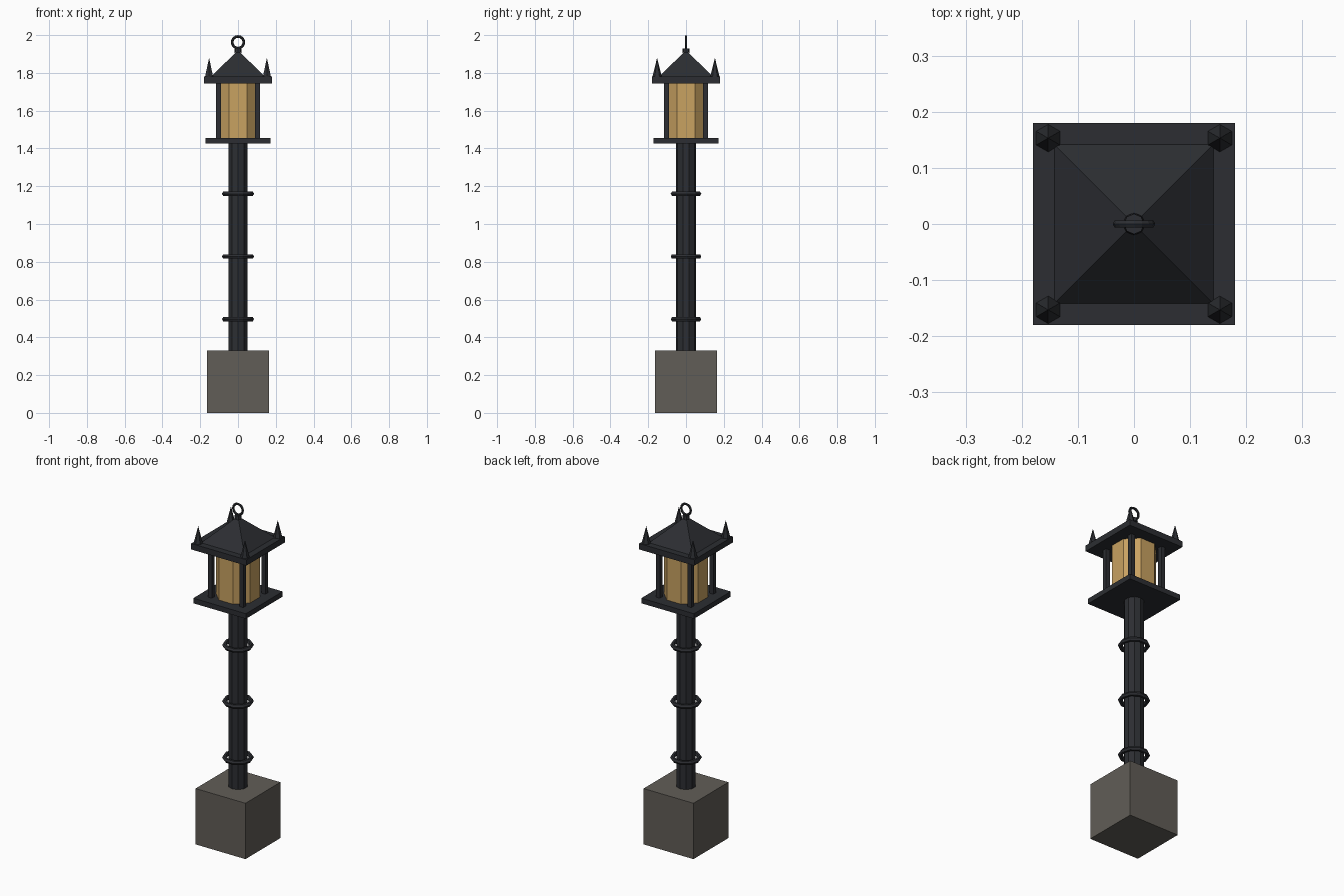
import bpy, math

if "Cube" in bpy.data.objects:
    bpy.data.objects.remove(bpy.data.objects["Cube"])


def mat(name, rgb):
    m = bpy.data.materials.new(name)
    m.diffuse_color = (*rgb, 1)
    m.use_nodes = True
    m.node_tree.nodes["Principled BSDF"].inputs["Base Color"].default_value = m.diffuse_color
    return m


IRON = mat("dark_iron", (0.025, 0.027, 0.032))
STONE = mat("stone", (0.12, 0.11, 0.095))
GLASS = mat("amber_glass", (0.58, 0.36, 0.12))


def finish(name, material):
    ob = bpy.context.object
    ob.name = name
    ob.data.materials.append(material)
    return ob


def box(name, half, z0, z1, material=IRON, x=0, y=0):
    bpy.ops.mesh.primitive_cube_add(size=1, location=(x, y, (z0 + z1) / 2))
    bpy.context.object.scale = (2 * half, 2 * half, z1 - z0)
    return finish(name, material)


def cone(name, sides, r0, r1, z0, z1, material=IRON, x=0, y=0, turn=0):
    bpy.ops.mesh.primitive_cone_add(vertices=sides, radius1=r0, radius2=r1,
                                    depth=z1 - z0, location=(x, y, (z0 + z1) / 2),
                                    rotation=(0, 0, math.radians(turn)))
    return finish(name, material)


def ring(name, z, major, minor, segs, sides, tilt=0):
    bpy.ops.mesh.primitive_torus_add(location=(0, 0, z), rotation=(tilt, 0, 0),
                                     major_radius=major, minor_radius=minor,
                                     major_segments=segs, minor_segments=sides)
    return finish(name, IRON)


# Stone base, pole and its collars
box("stone_base", 0.163, 0, 0.33, STONE)
cone("pole", 10, 0.054, 0.054, 0.33, 1.43)
for i, z in enumerate((0.496, 0.828, 1.16)):
    ring(f"pole_collar_{i + 1}", z, 0.072, 0.013, 10, 6)

# Lantern floor, glass and corner posts
box("lantern_floor", 0.172, 1.426, 1.456)
cone("lantern_glass", 8, 0.122, 0.122, 1.456, 1.745, GLASS, turn=22.5)
for sx in (-1, 1):
    for sy in (-1, 1):
        box("corner_post", 0.013, 1.456, 1.745, x=0.103 * sx, y=0.103 * sy)
        cone("roof_spike", 6, 0.025, 0, 1.778, 1.88, x=0.153 * sx, y=0.153 * sy)

# Roof: eave slab, pyramid, knob and hanging ring
box("roof_eave", 0.18, 1.745, 1.78)
cone("roof_pyramid", 4, 0.201, 0.012, 1.78, 1.912, turn=45)
cone("roof_knob", 8, 0.02, 0.018, 1.908, 1.93)
ring("top_ring", 1.962, 0.031, 0.007, 16, 6, tilt=math.pi / 2)
